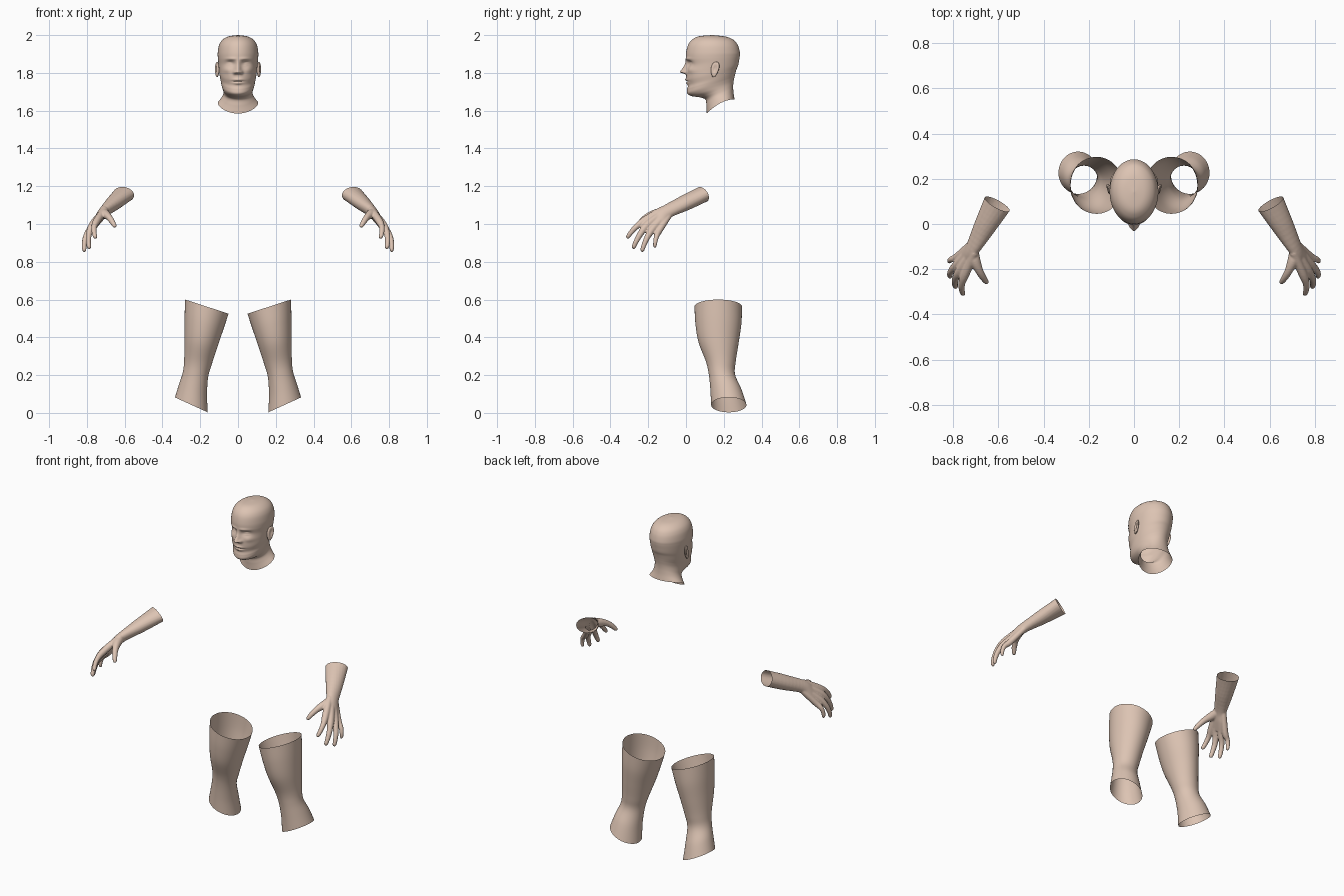
import bpy, bmesh, math
from math import sin, cos, pi, exp
from mathutils import Vector, Matrix

if "Cube" in bpy.data.objects:
    bpy.data.objects.remove(bpy.data.objects["Cube"])

skin = bpy.data.materials.new("skin")
skin.diffuse_color = (0.72, 0.55, 0.45, 1)
skin.use_nodes = True
skin.node_tree.nodes["Principled BSDF"].inputs["Base Color"].default_value = skin.diffuse_color


def spline(keys, steps):
    """Catmull-Rom interpolation of equal-length tuples."""
    out = []
    n = len(keys)
    for i in range(n - 1):
        p0, p1, p2, p3 = (keys[max(0, min(n - 1, i + k))] for k in (-1, 0, 1, 2))
        for s in range(steps):
            t = s / steps
            out.append([0.5 * (2 * b + (c - a) * t + (2 * a - 5 * b + 4 * c - d) * t * t
                               + (3 * b - a - 3 * c + d) * t ** 3)
                        for a, b, c, d in zip(p0, p1, p2, p3)])
    return out + [list(keys[-1])]


def loft(bm, rings, cap_start=False, cap_end=False):
    vs = [[bm.verts.new(p) for p in r] for r in rings]
    n = len(vs[0])
    for a, b in zip(vs, vs[1:]):
        for i in range(n):
            j = (i + 1) % n
            bm.faces.new((a[i], a[j], b[j], b[i]))
    if cap_start:
        bm.faces.new(vs[0][::-1])
    if cap_end:
        bm.faces.new(vs[-1])


def finish(bm, name):
    bmesh.ops.recalc_face_normals(bm, faces=bm.faces)
    for f in bm.faces:
        f.smooth = True
    me = bpy.data.meshes.new(name)
    bm.to_mesh(me)
    bm.free()
    me.materials.append(skin)
    ob = bpy.data.objects.new(name, me)
    bpy.context.collection.objects.link(ob)
    return ob


def mirrored(ob, name):
    me = ob.data.copy()
    me.transform(Matrix.Scale(-1, 4, (1, 0, 0)))
    me.flip_normals()
    new = bpy.data.objects.new(name, me)
    bpy.context.collection.objects.link(new)


# Head and neck: tilted rings (front y, front z, back y, back z, half width, side lift)
head_keys = [
    (.110, 1.585, .257, 1.660, .107, .018), (.108, 1.625, .252, 1.690, .088, .008),
    (.103, 1.658, .250, 1.715, .078, 0), (.075, 1.670, .250, 1.735, .077, 0),
    (.030, 1.677, .252, 1.755, .081, 0), (.007, 1.690, .256, 1.775, .086, 0),
    (.006, 1.712, .259, 1.788, .090, 0), (.010, 1.735, .262, 1.800, .093, 0),
    (.002, 1.765, .268, 1.820, .098, 0), (.002, 1.800, .276, 1.840, .101, 0),
    (.006, 1.840, .281, 1.865, .104, 0), (.000, 1.875, .285, 1.890, .107, 0),
    (.001, 1.910, .285, 1.910, .107, 0), (.012, 1.950, .275, 1.945, .100, 0),
    (.034, 1.977, .255, 1.972, .083, 0), (.070, 1.994, .215, 1.991, .052, 0),
    (.139, 2.000, .143, 2.000, .002, 0)]


def bump(x, z, x0, z0, sx, sz):
    return exp(-((x - x0) / sx) ** 2 - ((z - z0) / sz) ** 2)


def face_relief(x, z):
    """How far the face stands forward of the plain skull."""
    x = abs(x)
    t = max(0, min(1, (1.875 - z) / .07))
    nose = t ** 1.2 if z > 1.805 else exp(-((z - 1.805) / .009) ** 2)
    d = .035 * nose * exp(-(x / (.009 + .008 * t)) ** 2)
    d += .010 * bump(x, z, .018, 1.802, .008, .010)      # nostril wings
    d -= .016 * bump(x, z, .040, 1.850, .021, .015)      # eye sockets
    d += .009 * bump(x, z, .043, 1.846, .014, .008)      # eyelids
    d -= .004 * bump(x, z, .043, 1.845, .014, .002)
    d += .005 * bump(x, z, .035, 1.874, .028, .008)      # brows
    d += .006 * bump(x, z, .060, 1.815, .022, .016)      # cheekbones
    d += .007 * bump(x, z, 0, 1.764, .024, .007)         # lips
    d += .007 * bump(x, z, 0, 1.745, .020, .007)
    d -= .007 * bump(x, z, 0, 1.7545, .028, .003)
    return d


N = 144
rings = []
for yf, zf, yb, zb, w, lift in spline(head_keys, 10):
    ring = []
    for i in range(N):
        a = 2 * pi * i / N
        k = (1 - cos(a)) / 2
        x, y = w * sin(a), yf + (yb - yf) * k
        z = zf + (zb - zf) * k + lift * sin(a) ** 2
        if y < .09 and z > 1.69:
            y -= face_relief(x, z)
        ring.append((x, y, z))
    rings.append(ring)
bm = bmesh.new()
loft(bm, rings, cap_end=True)
finish(bm, "head")

# Ears: flattened shells with a hollow
bm = bmesh.new()
bmesh.ops.create_uvsphere(bm, u_segments=32, v_segments=24, radius=1)
for v in bm.verts:
    x, y, z = v.co
    hollow = .010 * bump(y, z, .0, .1, .5, .55) if x < 0 else 0
    y *= 1 + .25 * z
    v.co = (-.111 - .011 * -x - .006 * y + hollow, .153 + .021 * y + .007 * z, 1.818 + .041 * z)
finish(bm, "right_ear")
mirrored(bpy.data.objects["right_ear"], "left_ear")

# Legs: slanted rings (outer z, inner z, inner x, outer x, front y, back y)
leg_keys = [
    (.600, .525, .050, .280, .045, .297), (.500, .440, .078, .283, .050, .293),
    (.390, .355, .107, .284, .067, .279), (.280, .260, .138, .285, .106, .263),
    (.215, .190, .158, .292, .121, .260), (.150, .095, .164, .313, .129, .294),
    (.082, .003, .160, .334, .133, .320)]
rings = []
for zo, zi, xi, xo, yf, yb in spline(leg_keys, 6):
    ring = []
    for i in range(64):
        a = 2 * pi * i / 64
        k = (1 + cos(a)) / 2
        ring.append((-(xi + (xo - xi) * k), (yf + yb) / 2 + (yb - yf) / 2 * sin(a), zi + (zo - zi) * k))
    rings.append(ring)
bm = bmesh.new()
loft(bm, rings)
leg = finish(bm, "right_leg")
mirrored(leg, "left_leg")


# Arms: closed tubes fused by a voxel remesh, then cut open at the forearm
def tube(bm, keys, steps=5):
    """keys: centre xyz, width radius, thickness radius, width axis xyz"""
    pts = spline(keys, steps)
    rings = []
    for i, k in enumerate(pts):
        t = (Vector(pts[min(i + 1, len(pts) - 1)][:3]) - Vector(pts[max(i - 1, 0)][:3])).normalized()
        a = Vector(k[5:8])
        a = (a - t * a.dot(t)).normalized()
        b = t.cross(a)
        rings.append([Vector(k[:3]) + a * k[3] * cos(q * pi / 10) + b * k[4] * sin(q * pi / 10)
                      for q in range(20)])
    loft(bm, rings, True, True)


across = Vector((-.31, .77, -.56))
wrist = Vector((-.712, -.105, 1.063))
elbow_end = Vector((-.605, .088, 1.157))
aim = (wrist - elbow_end).normalized()
knuckle_mid = Vector((-.766, -.182, .988))
flat = tuple(across)

bm = bmesh.new()
tube(bm, [(*(elbow_end - aim * .04), .064, .044, -.866, .5, 0),
          (*elbow_end, .063, .043, -.866, .5, 0),
          (*elbow_end.lerp(wrist, .5), .050, .040, -.75, .65, -.2),
          (*wrist, .039, .028, *flat),
          (*wrist.lerp(knuckle_mid, .5), .045, .023, *flat),
          (*knuckle_mid, .052, .016, *flat)])
fingers = [  # knuckle, tip, start offset across the wrist, thickness
    ((-.745, -.217, 1.020), (-.756, -.309, .930), -.024, 1.0),
    ((-.767, -.202, .998), (-.789, -.278, .876), -.008, 1.05),
    ((-.778, -.175, .976), (-.814, -.232, .860), .008, 1.0),
    ((-.778, -.142, .965), (-.815, -.165, .882), .023, .88)]
bow = Vector((-.8, -.25, .5)) * .014
for knuckle, tip, off, s in fingers:
    k, e = Vector(knuckle), Vector(tip)
    path = [(wrist + across * off, .019), (k, .020), (k.lerp(e, .45) + bow, .0155),
            (k.lerp(e, .78) + bow * .7, .013), (e, .0105), (e + (e - k).normalized() * .007, .004)]
    tube(bm, [(*p, r * s, r * s, *flat) for p, r in path])
thumb = [((-.712, -.115, 1.060), .024), ((-.704, -.160, 1.053), .025), ((-.685, -.205, 1.038), .018),
         ((-.668, -.235, 1.015), .015), ((-.653, -.256, .989), .011), ((-.650, -.260, .982), .005)]
tube(bm, [(*p, r, r, *flat) for p, r in thumb])
arm = finish(bm, "right_forearm_and_hand")

bpy.context.view_layer.objects.active = arm
arm.select_set(True)
m = arm.modifiers.new("fuse", 'REMESH')
m.mode, m.voxel_size = 'VOXEL', .004
m = arm.modifiers.new("soften", 'SMOOTH')
m.factor, m.iterations = .5, 6
for name in ("fuse", "soften"):
    bpy.ops.object.modifier_apply(modifier=name)

bm = bmesh.new()
bm.from_mesh(arm.data)
bmesh.ops.bisect_plane(bm, geom=bm.verts[:] + bm.edges[:] + bm.faces[:], plane_co=elbow_end,
                       plane_no=-aim, clear_outer=True)
for f in bm.faces:
    f.smooth = True
    f.material_index = 0
bm.to_mesh(arm.data)
bm.free()
mirrored(arm, "left_forearm_and_hand")
